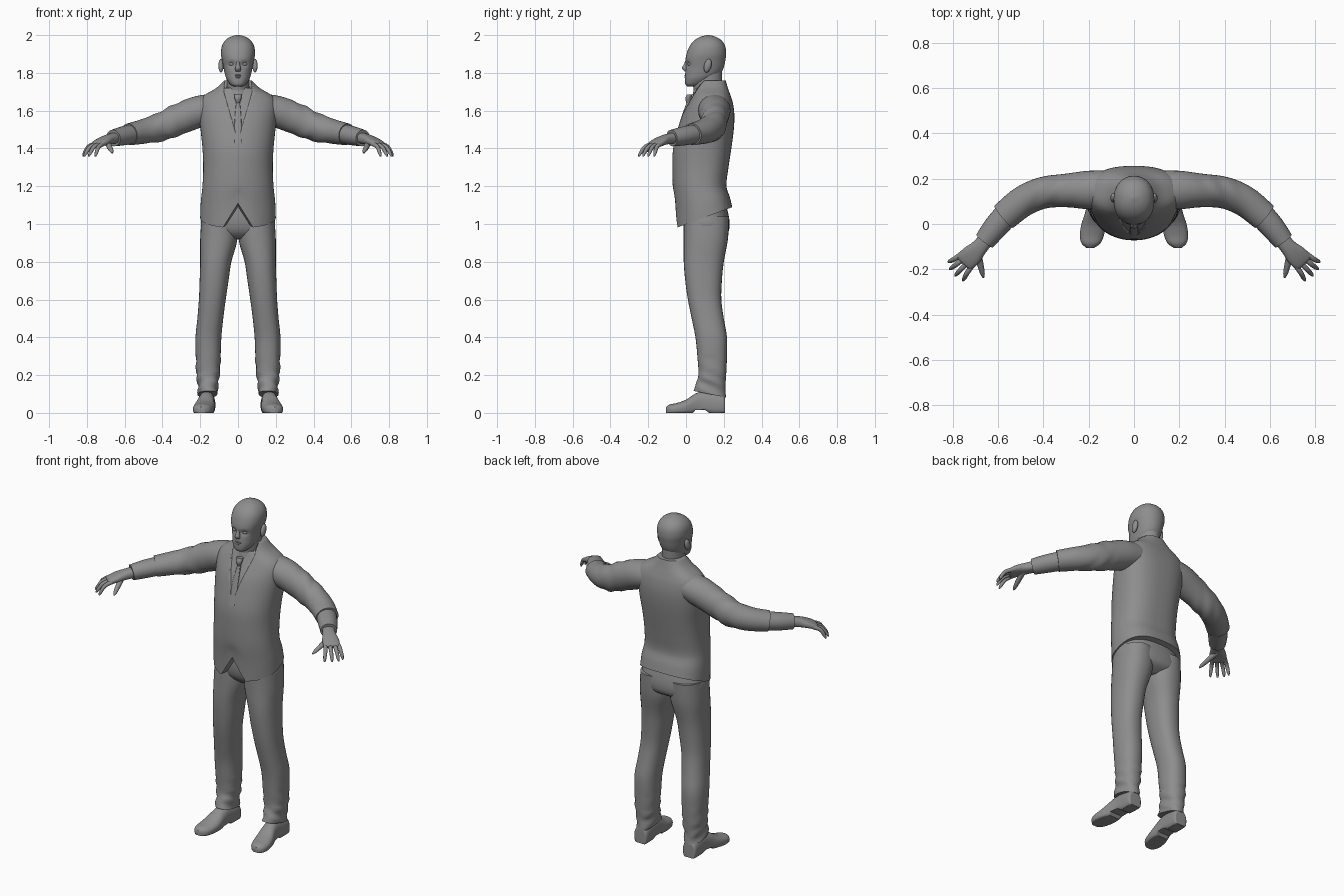
import bpy, bmesh, math
from mathutils import Vector

if "Cube" in bpy.data.objects:
    bpy.data.objects.remove(bpy.data.objects["Cube"])

GREY = 0.27
grey = bpy.data.materials.new("plain grey")
grey.use_nodes = True
grey.diffuse_color = (GREY, GREY, GREY, 1)
grey.node_tree.nodes["Principled BSDF"].inputs["Base Color"].default_value = (GREY, GREY, GREY, 1)

X, Y, Z = Vector((1, 0, 0)), Vector((0, 1, 0)), Vector((0, 0, 1))


def finish(name, bm, angle=50):
    bmesh.ops.recalc_face_normals(bm, faces=bm.faces)
    mesh = bpy.data.meshes.new(name)
    bm.to_mesh(mesh)
    bm.free()
    mesh.materials.append(grey)
    ob = bpy.data.objects.new(name, mesh)
    bpy.context.collection.objects.link(ob)
    bpy.ops.object.select_all(action='DESELECT')
    bpy.context.view_layer.objects.active = ob
    ob.select_set(True)
    bpy.ops.object.shade_smooth_by_angle(angle=math.radians(angle))
    return ob


def smooth_rings(rings, steps):
    """Catmull-Rom interpolation of ring parameters."""
    pts = [rings[0]] + list(rings) + [rings[-1]]
    out = []
    for a, b, c, d in zip(pts, pts[1:], pts[2:], pts[3:]):
        for k in range(steps):
            t = k / steps
            out.append([q + t / 2 * (r - p + t * (2 * p - 5 * q + 4 * r - s + t * (3 * (q - r) + s - p)))
                        for p, q, r, s in zip(a, b, c, d)])
    return out + [list(rings[-1])]


def loft(name, rings, frame=None, sides=24, power=(2, 2), steps=4, warp=None, flip=1, angle=50):
    """Rings are (x, y, z, half width, half height); no frame means follow the path."""
    rings = smooth_rings(rings, steps)
    centres = [Vector(r[:3]) for r in rings]
    bm = bmesh.new()
    loops = []
    for i, r in enumerate(rings):
        if frame:
            u, v = frame
        else:
            tangent = centres[min(i + 1, len(rings) - 1)] - centres[max(i - 1, 0)]
            u = tangent.cross(Z).normalized()
            v = u.cross(tangent).normalized()
        loop = []
        for k in range(sides):
            t = 2 * math.pi * k / sides
            c, s = math.cos(t), math.sin(t)
            e = 2 / (power[0] if s < 0 else power[1])
            p = centres[i] + u * r[3] * math.copysign(abs(c) ** e, c) + v * r[4] * math.copysign(abs(s) ** e, s)
            p = warp(p) if warp else p
            loop.append(bm.verts.new((p.x * flip, p.y, p.z)))
        loops.append(loop)
    for a, b in zip(loops, loops[1:]):
        for k in range(sides):
            j = (k + 1) % sides
            bm.faces.new((a[k], a[j], b[j], b[k]))
    for loop in (loops[0], loops[-1]):
        mid = bm.verts.new(sum((v.co for v in loop), Vector()) / sides)
        for k in range(sides):
            bm.faces.new((loop[k], loop[(k + 1) % sides], mid))
    return finish(name, bm, angle)


def stack(rows, inset=0):
    """Turn (z, half width, front y, back y) rows into horizontal rings."""
    return [(0, (f + b) / 2, z, w - inset, (b - f) / 2 - inset) for z, w, f, b in rows]


def blob(name, centre, size, tilt=0):
    bm = bmesh.new()
    bmesh.ops.create_uvsphere(bm, u_segments=16, v_segments=10, radius=1)
    for v in bm.verts:
        v.co = Vector(c * s for c, s in zip(v.co, size))
        v.co.y += v.co.z * tilt
        v.co += Vector(centre)
    return finish(name, bm)


# Jacket body: pointed front hem that rises towards the back
def hem(p):
    if p.z < 1.2:
        low = 0.98 + (p.y + 0.05) * 0.37
        if p.y < 0.09:
            low = max(low, 1.11 - 1.6 * abs(p.x))
        p.z = 1.2 - (1.2 - p.z) / 0.2 * (1.2 - low)
    return p


torso = [(1.0, .2, -.055, .245), (1.1, .197, -.06, .232), (1.2, .188, -.07, .214), (1.3, .184, -.072, .225),
         (1.4, .188, -.068, .24), (1.5, .198, -.045, .253), (1.58, .205, -.02, .256), (1.64, .205, .01, .248),
         (1.68, .18, .03, .236), (1.72, .115, .045, .222), (1.76, .073, .055, .21)]
jacket = loft("jacket", stack(torso), (X, Y), 80, (2.1, 2.6), warp=hem)

# Neck opening cut into the jacket front
bm = bmesh.new()
outline = [(0, 1.44), (.075, 1.7), (.062, 1.8), (-.062, 1.8), (-.075, 1.7)]
face = bm.faces.new([bm.verts.new((x, -.3, z)) for x, z in outline])
ext = bmesh.ops.extrude_face_region(bm, geom=[face])
bmesh.ops.translate(bm, vec=(0, .4, 0), verts=[g for g in ext["geom"] if isinstance(g, bmesh.types.BMVert)])
cutter = finish("opening_cutter", bm)
cutter.hide_render = True
cut = jacket.modifiers.new("opening", 'BOOLEAN')
cut.operation, cut.object, cut.solver = 'DIFFERENCE', cutter, 'EXACT'
bpy.context.view_layer.objects.active = jacket
bpy.ops.object.modifier_apply(modifier=cut.name)
bpy.data.objects.remove(cutter)

# Shirt, collar and tie
loft("shirt", stack(torso[3:10], .007), (X, Y), 48, (2.1, 2.6))


def collar_tilt(p):
    p.z += (p.y - .12) * .3
    return p


loft("shirt_collar", stack([(1.66, .08, .03, .205), (1.7, .071, .033, .2), (1.735, .066, .042, .198)]),
     (X, Y), 32, warp=collar_tilt)
loft("tie_blade", [(0, .012, 1.645, .01, .008), (0, -.013, 1.58, .016, .007), (0, -.038, 1.5, .019, .007),
                   (0, -.058, 1.43, .019, .007)], (X, Y), 16, (4, 4))
loft("tie_knot", [(0, .02, 1.685, .02, .014), (0, .012, 1.665, .018, .016), (0, .012, 1.64, .009, .01)], (X, Y), 16)

# Neck and head
loft("neck", stack([(1.6, .066, .05, .2), (1.7, .06, .042, .188), (1.76, .06, .035, .19), (1.82, .06, .05, .19)]),
     (X, Y), 32)


def sockets(p):
    depth = math.exp(-((abs(p.x) - .034) / .018) ** 2 - ((p.z - 1.847) / .013) ** 2)
    if p.y < .08:
        p.y += .014 * depth
    return p


loft("head", stack([(1.728, .022, .008, .05), (1.74, .042, -.004, .1), (1.77, .062, -.006, .15),
                    (1.8, .071, -.004, .185), (1.83, .077, -.001, .2), (1.865, .084, -.003, .208),
                    (1.9, .09, .003, .213), (1.94, .086, .018, .208), (1.97, .069, .042, .19),
                    (1.99, .042, .074, .16), (2.0, .01, .11, .125)]), (X, Y), 56, (2.3, 2.1), warp=sockets)
loft("nose", [(0, .01, 1.866, .008, .012), (0, .001, 1.845, .01, .013), (0, -.005, 1.824, .015, .016),
              (0, .002, 1.808, .013, .01)], (X, Y), 16)
blob("upper_lip", (0, .001, 1.787), (.024, .009, .005))
blob("lower_lip", (0, .001, 1.777), (.02, .009, .006))


# Trouser seat joining both legs
loft("trouser_seat", stack([(1.14, .175, -.01, .2), (1.05, .19, -.018, .225), (.99, .196, -.013, .231),
                            (.95, .17, .005, .218), (.92, .09, .04, .17)]), (X, Y), 48, (2.4, 2.4))
leg = [(1.04, .005, .192, -.012, .228), (.92, .003, .2, -.012, .222), (.8, .035, .2, -.012, .2),
       (.7, .05, .203, -.004, .19), (.6, .065, .207, .01, .187), (.5, .078, .215, .03, .2),
       (.4, .088, .225, .05, .217), (.3, .092, .224, .06, .217), (.2, .098, .22, .066, .212),
       (.15, .106, .212, .054, .208), (.1, .107, .212, .04, .212)]
leg = [((i + o) / 2, (f + b) / 2, z, (o - i) / 2, (b - f) / 2) for z, i, o, f, b in leg]


def cuff_folds(p):
    if p.z < .3:
        p.x += .004 * math.sin(p.z * 95 + p.y * 30)
        p.z -= (p.y - .12) * .2 * (.3 - p.z) / .2
    return p


def sole(p):
    p.z = max(p.z, 0)
    if p.z < .016 and .045 < p.y < .12:
        p.z = .016
    return p


def sleeve_folds(p):
    amount = max(0, 1 - abs(p.x - .38) / .13)
    p.z += .005 * amount * math.sin(p.x * 75 + p.y * 40)
    return p


shoe = [(.207, .163, .03, .075), (.195, .163, .043, .098), (.1, .165, .042, .115), (.05, .17, .046, .102),
        (0, .178, .054, .07), (-.05, .186, .053, .052), (-.085, .19, .042, .045), (-.105, .193, .018, .032)]
fingers = {"index_finger": ((.722, -.188), (.755, -.25)), "middle_finger": ((.738, -.173), (.79, -.228)),
           "ring_finger": ((.755, -.157), (.814, -.2)), "little_finger": ((.769, -.142), (.82, -.168))}

for side, s in (("left", 1), ("right", -1)):
    # Face pieces in pairs
    blob(side + "_eye", (s * .034, .019, 1.846), (.014, .011, .009))
    blob(side + "_ear", (s * .09, .115, 1.838), (.014, .02, .036), .2)
    # Leg and shoe
    loft(side + "_trouser_leg", leg, (X, Y), 32, (2.3, 2.3), warp=cuff_folds, flip=s)
    loft(side + "_shoe", [(x, y, h / 2 - .004, w, h / 2 + .004) for y, x, w, h in shoe], (X, Z), 28, (3.2, 2.2),
         warp=sole, flip=s)
    # Sleeve and shirt cuff
    loft(side + "_sleeve", [(.1, .15, 1.615, .085, .075), (.2, .15, 1.597, .085, .083), (.3, .148, 1.56, .074, .082),
                            (.4, .138, 1.517, .07, .076), (.49, .1, 1.492, .068, .066),
                            (.575, .032, 1.475, .064, .058)], None, 32, steps=6, warp=sleeve_folds, flip=s)
    loft(side + "_shirt_cuff", [(.55, .055, 1.478, .056, .052), (.61, -.012, 1.466, .054, .05),
                                (.66, -.075, 1.455, .046, .044)], None, 28, flip=s)
    # Hand
    loft(side + "_palm", [(.63, -.04, 1.46, .035, .03), (.68, -.1, 1.449, .036, .027), (.715, -.137, 1.437, .046, .022),
                          (.745, -.165, 1.423, .045, .016), (.753, -.173, 1.418, .036, .009)], None, 24, (2.5, 2.5),
         flip=s)
    for name, ((bx, by), (tx, ty)) in fingers.items():
        loft(side + "_" + name, [(bx - .015, by + .015, 1.427, .012, .012),
                                 (bx + (tx - bx) * .45, by + (ty - by) * .45, 1.409, .011, .011),
                                 (bx + (tx - bx) * .85, by + (ty - by) * .85, 1.376, .009, .009),
                                 (tx, ty, 1.358, .004, .004)], None, 12, flip=s)
    loft(side + "_thumb", [(.695, -.11, 1.437, .016, .016), (.682, -.165, 1.412, .015, .014),
                           (.67, -.215, 1.388, .011, .01), (.665, -.236, 1.377, .004, .004)], None, 12, flip=s)
